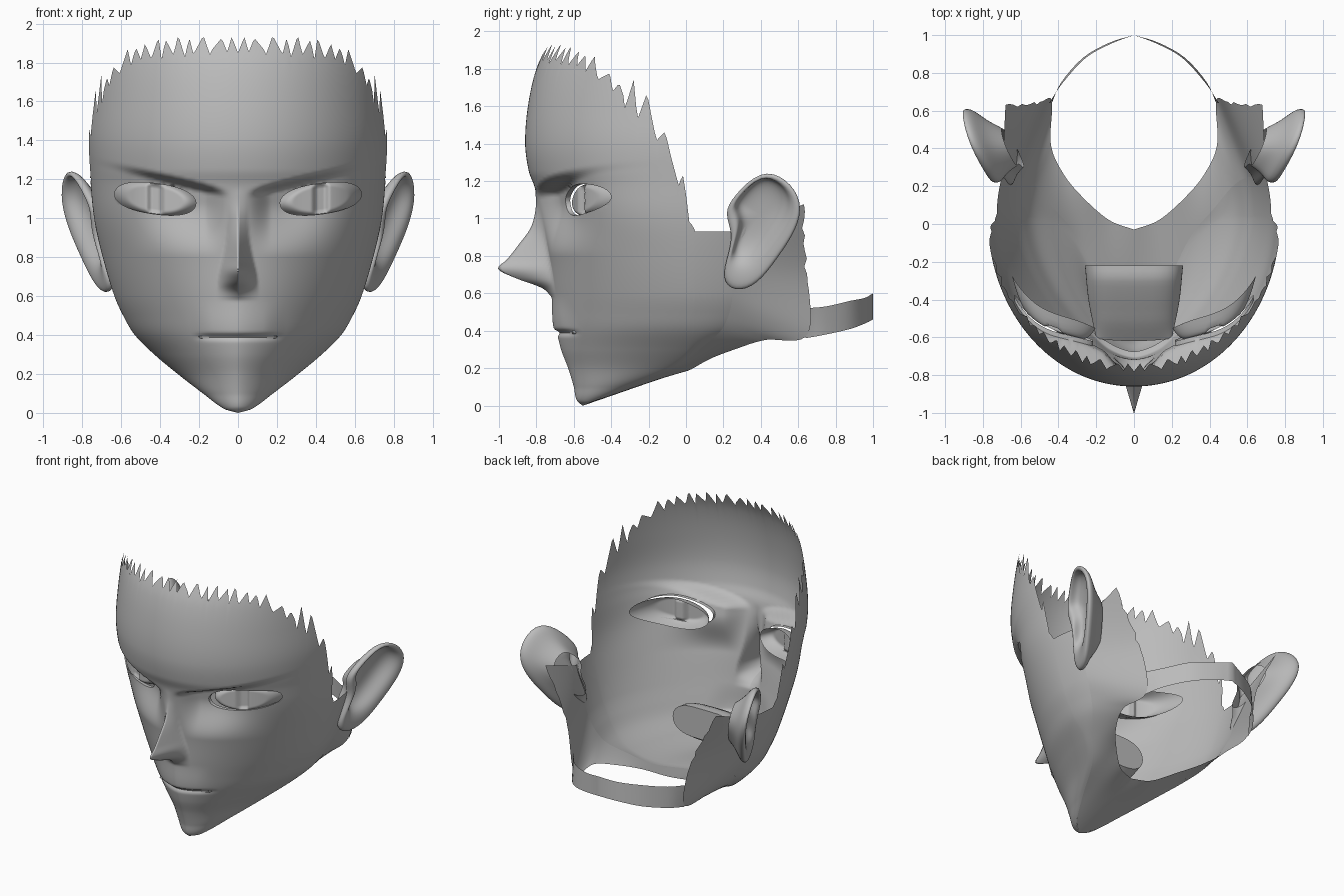
import bpy, bmesh, math, random
from mathutils import Vector

random.seed(4)
if "Cube" in bpy.data.objects:
    bpy.data.objects.remove(bpy.data.objects["Cube"])

grey = bpy.data.materials.new("plain grey")
grey.use_nodes = True
COLOR = (0.5, 0.5, 0.5, 1)
grey.diffuse_color = COLOR
grey.node_tree.nodes["Principled BSDF"].inputs["Base Color"].default_value = COLOR


def curve(points):
    """Smooth function through (t, value) pairs."""
    def slope(i):
        a, b = points[max(i - 1, 0)], points[min(i + 1, len(points) - 1)]
        return (b[1] - a[1]) / (b[0] - a[0])

    def f(t):
        t = min(max(t, points[0][0]), points[-1][0])
        i = 0
        while i < len(points) - 2 and t > points[i + 1][0]:
            i += 1
        (t0, v0), (t1, v1) = points[i], points[i + 1]
        h = t1 - t0
        s = (t - t0) / h
        return ((1 + 2 * s) * (1 - s) ** 2 * v0 + s * (1 - s) ** 2 * h * slope(i)
                + s * s * (3 - 2 * s) * v1 + s * s * (s - 1) * h * slope(i + 1))
    return f


def path(points):
    """Smooth 3D path over 0..1 through the given points."""
    n = len(points) - 1
    axes = [curve([(i / n, p[k]) for i, p in enumerate(points)]) for k in range(3)]
    return lambda t: Vector([a(t) for a in axes])


def smooth(t):
    t = min(max(t, 0), 1)
    return t * t * (3 - 2 * t)


def grid(bm, rows, cols, point):
    vs = [[bm.verts.new(point(i / rows, j / cols)) for j in range(cols + 1)]
          for i in range(rows + 1)]
    for i in range(rows):
        for j in range(cols):
            bm.faces.new((vs[i][j], vs[i][j + 1], vs[i + 1][j + 1], vs[i + 1][j]))


def finish(bm, name, outward, subdiv=0, angle=50):
    """Turn the half mesh into a mirrored, shaded object."""
    bmesh.ops.recalc_face_normals(bm, faces=bm.faces[:])
    if sum(f.normal.dot(Vector(outward)) * f.calc_area() for f in bm.faces) < 0:
        bmesh.ops.reverse_faces(bm, faces=bm.faces[:])
    mesh = bpy.data.meshes.new(name)
    bm.to_mesh(mesh)
    bm.free()
    mesh.materials.append(grey)
    ob = bpy.data.objects.new(name, mesh)
    bpy.context.collection.objects.link(ob)
    bpy.ops.object.select_all(action='DESELECT')
    ob.select_set(True)
    bpy.context.view_layer.objects.active = ob
    bpy.ops.object.shade_smooth_by_angle(angle=math.radians(angle))
    mirror = ob.modifiers.new("mirror", 'MIRROR')
    mirror.merge_threshold = 0.002
    if subdiv:
        ob.modifiers.new("smooth", 'SUBSURF').levels = subdiv
        ob.modifiers["smooth"].render_levels = subdiv


# Face proportions as functions of height
half_width = curve([(0, .001), (.02, .07), (.1, .18), (.2, .31), (.3, .43), (.4, .53), (.5, .59),
                    (.6, .635), (.8, .695), (1, .74), (1.2, .76), (1.4, .775), (1.6, .765), (1.95, .74)])
front = curve([(0, -.555), (.03, -.585), (.1, -.6), (.2, -.63), (.3, -.668), (.42, -.695),
               (.6, -.72), (.8, -.74), (1, -.775), (1.17, -.81), (1.25, -.84), (1.4, -.86),
               (1.6, -.845), (1.8, -.8), (1.95, -.73)])
cheek_end = curve([(0, -.55), (.1, -.35), (.2, -.11), (.3, .01), (.4, .04), (2, .04)])
jaw_end = curve([(0, -.549), (.1, -.32), (.2, -.07), (.3, .07), (.42, .2), (.62, .25), (2, .25)])
roundness = curve([(0, 1.7), (.5, 1.65), (.8, 1.8), (1.1, 2), (2, 2)])
nose_out = curve([(.58, 0), (.63, .05), (.68, .18), (.73, .272), (.78, .22), (.85, .155),
                  (.95, .065), (1.05, .02), (1.15, 0)])
nose_wide = curve([(.6, .11), (.7, .1), (.9, .06), (1.15, .05)])
hairline = curve([(-.87, 1.89), (-.72, 1.87), (-.55, 1.82), (-.4, 1.71), (-.2, 1.56),
                  (-.1, 1.37), (0, 1.1), (.04, .9)])


def relief(x, z):
    """Nose, brow overhang and lips."""
    d = 0
    if .58 < z < 1.15:
        d -= max(0, nose_out(z)) * max(0, 1 - x / nose_wide(z)) ** 1.2
    brow = 1.175 + (x - .16) * .24
    hollow = .115 * math.exp(-((x - .26) / .25) ** 2) * smooth((x - .03) / .14)
    d += hollow * smooth((brow - z) / .045) * smooth((z - .8) / .28)
    lip = .014 * math.exp(-((z - .39) / .014) ** 2) - .014 * smooth((z - .39) / .02) * smooth((.6 - z) / .18)
    d += lip * smooth((.25 - x) / .12)
    return d


def front_y(x, z):
    n, back = roundness(z), cheek_end(z)
    k = max(0, 1 - min(1, x / half_width(z)) ** n) ** (1 / n)
    return back - (back - front(z)) * k + relief(x, z)


FRONT_PART = .88


def face_point(u, z):
    w, back = half_width(z), cheek_end(z)
    if u <= FRONT_PART:
        a, e = u / FRONT_PART * math.pi / 2, 2 / roundness(z)
        x = w * math.sin(a) ** e
        return Vector((x, back - (back - front(z)) * max(0, math.cos(a)) ** e + relief(x, z), z))
    s = (u - FRONT_PART) / (1 - FRONT_PART)
    return Vector((w * (1 - .04 * s * s), back + (jaw_end(z) - back) * s, z))


# Face shell with a torn edge of uneven spikes
COLS, ROWS = 120, 160
spikes = []
while len(spikes) <= COLS:
    width, size = random.choice((4, 5, 6, 8)), random.uniform(.06, .13)
    peak = random.uniform(.3, .7)
    for k in range(width):
        t = k / width
        spikes.append(size * (min(t / peak, (1 - t) / (1 - peak)) - .45))


def shell_point(v, u):
    y = face_point(u, 1.3).y
    top, spike = .93, 0
    if u < FRONT_PART:
        top = hairline(y)
        spike = spikes[round(u * COLS)] * (1 + smooth((y + .4) / .2)) * smooth((v - .88) / .12)
    return face_point(u, .9 * v + (top - .9) * v * v + spike)


bm = bmesh.new()
grid(bm, ROWS, COLS, shell_point)

# Eye openings with a short lid
EYE, LONG, HIGH, TILT = (.425, 1.1), .21, .078, math.radians(8)


def eye_place(p, q):
    c, s = math.cos(TILT), math.sin(TILT)
    return EYE[0] + p * c - q * s, EYE[1] + p * s + q * c


def eye_radius(x, z):
    dx, dz = x - EYE[0], z - EYE[1]
    c, s = math.cos(TILT), math.sin(TILT)
    p, q = (dx * c + dz * s) / LONG, (dz * c - dx * s) / HIGH
    return (abs(p) ** 2.3 + abs(q) ** 2.3) ** (1 / 2.3)


inside = [f for f in bm.faces if eye_radius(f.calc_center_median().x, f.calc_center_median().z) < 1]
bmesh.ops.delete(bm, geom=inside, context='FACES')
rim = [e for e in bm.edges if e.is_boundary and all(eye_radius(v.co.x, v.co.z) < 1.4 for v in e.verts)]
for v in {v for e in rim for v in e.verts}:
    r = eye_radius(v.co.x, v.co.z)
    x, z = EYE[0] + (v.co.x - EYE[0]) / r, EYE[1] + (v.co.z - EYE[1]) / r
    v.co = (x, front_y(x, z), z)
lid = bmesh.ops.extrude_edge_only(bm, edges=rim)["geom"]
bmesh.ops.translate(bm, vec=(0, .025, 0), verts=[v for v in lid if isinstance(v, bmesh.types.BMVert)])
finish(bm, "face", (0, -1, 0))


# Bowl-shaped eye shells with a sunken iris slot
def eye_point(v, u):
    a, b = 2 * u - 1, 2 * v - 1
    p, q = a * math.sqrt(1 - b * b / 2), b * math.sqrt(1 - a * a / 2)
    r = 1.2 * math.hypot(p, q)
    x, z = eye_place(1.06 * LONG * p, 1.3 * HIGH * q)
    slot = .03 * smooth((.05 - abs(x - EYE[0])) / .035) * smooth((1 - r) / .3)
    bowl = .45 * max(0, r - .75) ** 2
    return Vector((x, front_y(x, EYE[1]) + .01 + bowl + slot, z))


bm = bmesh.new()
grid(bm, 24, 64, eye_point)
finish(bm, "eye", (0, -1, 0))

# Under-jaw and neck side, lofted from the jaw line to the neck opening
jaw_height = curve([(0, 0), (.14, .1), (.29, .2), (.43, .3), (.57, .42), (.71, .55), (.86, .75), (1, .93)])
neck = path([(0, -.03, .18), (.13, .02, .19), (.26, .13, .25), (.37, .26, .3), (.44, .42, .35),
             (.435, .65, .38), (.5, .65, .72), (.68, .64, 1.08)])


def under_point(t, s):
    notch = .06 * random.random() * smooth((t - .8) / .1) if s == 1 else 0
    return face_point(1, jaw_height(t)).lerp(neck(t), s - notch)


bm = bmesh.new()
grid(bm, 60, 12, under_point)
finish(bm, "under_jaw", (.3, 0, -1))

# Thin band closing the neck behind
low = path([(.435, .64, .36), (.385, .75, .38), (.27, .88, .41), (.13, .96, .44), (0, 1, .46)])
high = path([(.45, .64, .52), (.375, .75, .53), (.255, .88, .56), (.12, .955, .575), (0, 1, .6)])
bm = bmesh.new()
grid(bm, 16, 2, lambda t, s: low(t).lerp(high(t), s))
finish(bm, "neck_band", (1, 1, 0))

# Ears: one outline repeated as rings from the head out over the rim into the bowl
outline = [(.25, 1.12), (.4, 1.27), (.54, 1.22), (.63, 1.09), (.595, .94), (.5, .8),
           (.38, .635), (.255, .6), (.185, .67), (.225, .81), (.25, .92), (.2, 1.03)]
rings = [(.5, -.14, .93), (.72, -.07, .93), (.98, -.03, .93), (1, .01, .93), (.9, .02, .94),
         (.74, .01, .98), (.66, -.04, 1.01), (.45, -.07, 1.02), (.1, -.075, 1.02)]
bm = bmesh.new()
loops = []
for scale, out, mid in rings:
    loop = []
    for y, z in outline:
        py, pz = .4 + (y - .4) * scale, mid + (z - .93) * scale
        loop.append(bm.verts.new((.65 + .38 * (py - .2) + .19 * (pz - .62) + out, py, pz)))
    loops.append(loop)
for a, b in zip(loops, loops[1:]):
    for i in range(len(outline)):
        k = (i + 1) % len(outline)
        bm.faces.new((a[i], a[k], b[k], b[i]))
bm.faces.new(loops[-1])
finish(bm, "ear", (1, 0, 0), subdiv=2, angle=180)

# Mouth pocket behind the lips, widening towards the back
pocket_mid = curve([(0, .39), (.4, .42), (1, .5)])
pocket_high = curve([(0, .012), (.3, .08), (.8, .13), (1, .11)])
pocket_wide = curve([(0, .2), (.5, .24), (1, .26)])


def pocket_point(t, s):
    a = math.pi * (s - .5)
    x = pocket_wide(t) * max(0, math.cos(a)) ** .5
    return Vector((x, -.62 + .4 * t + (1 - t) * .35 * x * x, pocket_mid(t) + pocket_high(t) * math.sin(a)))


bm = bmesh.new()
grid(bm, 14, 20, pocket_point)
bm.verts.ensure_lookup_table()
bm.faces.new(bm.verts[-21:])
finish(bm, "mouth_pocket", (1, 0, 0))
